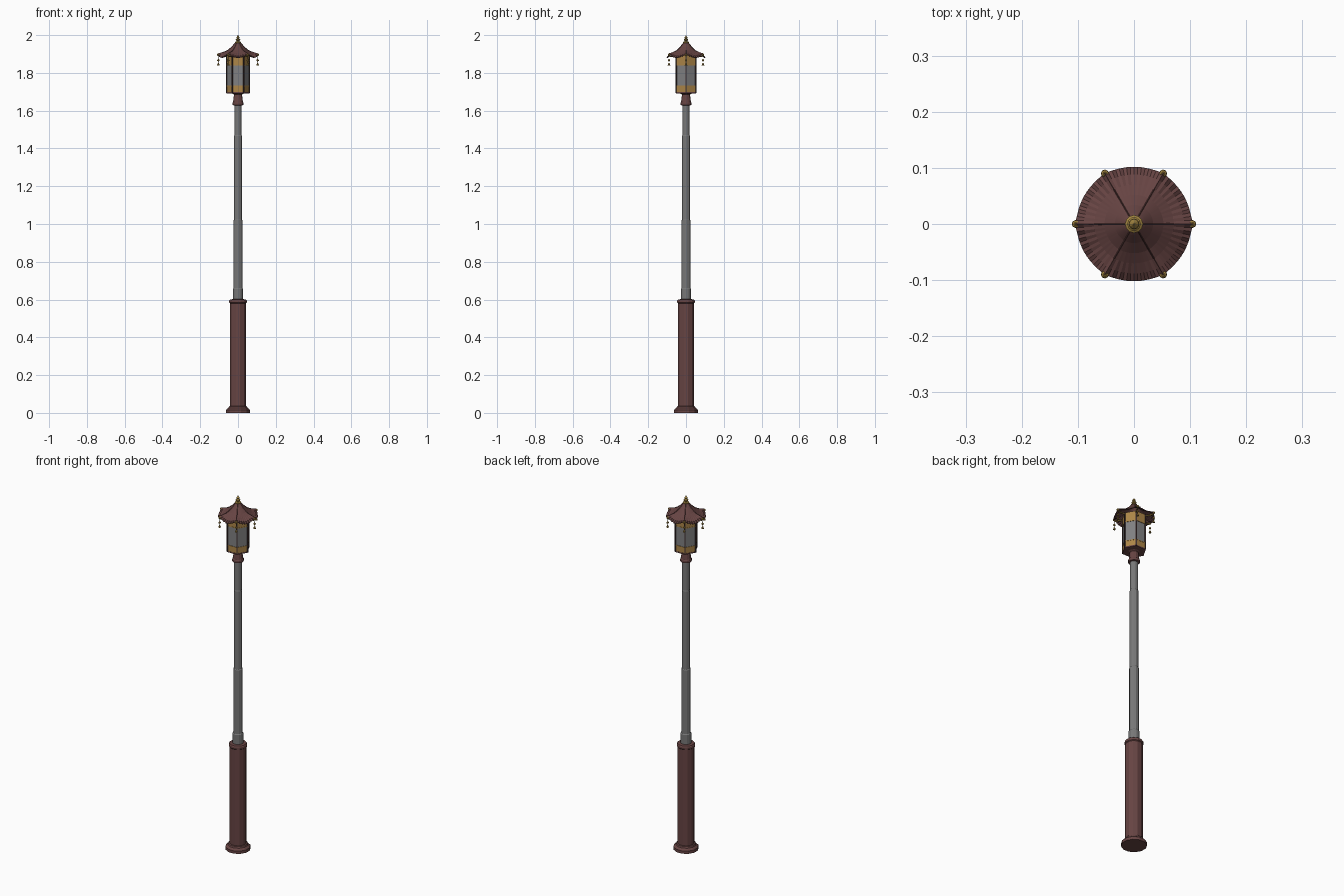
import bpy, bmesh, math
from mathutils import Matrix

if "Cube" in bpy.data.objects:
    bpy.data.objects.remove(bpy.data.objects["Cube"])

def mat(name, c):
    m = bpy.data.materials.new(name)
    m.diffuse_color = (*c, 1)
    m.use_nodes = True
    m.node_tree.nodes["Principled BSDF"].inputs["Base Color"].default_value = m.diffuse_color
    return m

RED = mat("red brown", (0.135, 0.058, 0.056))
DARK = mat("dark brown", (0.045, 0.026, 0.026))
GREY = mat("pole grey", (0.19, 0.19, 0.19))
GLASS = mat("lantern glass", (0.22, 0.22, 0.225))
GOLD = mat("panel gold", (0.42, 0.24, 0.065))
BRASS = mat("brass", (0.34, 0.22, 0.05))

def finish(name, bm, *mats):
    bmesh.ops.recalc_face_normals(bm, faces=bm.faces)
    me = bpy.data.meshes.new(name)
    bm.to_mesh(me)
    bm.free()
    for m in mats:
        me.materials.append(m)
    ob = bpy.data.objects.new(name, me)
    bpy.context.collection.objects.link(ob)
    return ob

def lathe(name, prof, n, m, at=(0, 0), turn=0.0):
    """Capped turned solid from (radius, z) points."""
    bm = bmesh.new()
    rings = [[bm.verts.new((at[0] + r * math.cos(turn + 2 * math.pi * i / n),
                            at[1] + r * math.sin(turn + 2 * math.pi * i / n), z))
              for i in range(n)] for r, z in prof]
    for a, b in zip(rings, rings[1:]):
        for i in range(n):
            j = (i + 1) % n
            bm.faces.new((a[i], a[j], b[j], b[i]))
    bm.faces.new(rings[0])
    bm.faces.new(rings[-1])
    return finish(name, bm, m)

def box(name, size, loc, ang, m):
    bm = bmesh.new()
    M = Matrix.Rotation(ang, 4, 'Z') @ Matrix.Translation(loc) @ Matrix.Diagonal((*size, 1))
    bmesh.ops.create_cube(bm, size=1, matrix=M)
    return finish(name, bm, m)

# Base column and pole
T = math.pi / 12
lathe("base_column", [(.065, 0), (.065, .016), (.059, .022), (.053, .026), (.05, .034), (.044, .036),
                      (.044, .58), (.048, .584), (.048, .594), (.044, .6), (.03, .602)], 12, RED, turn=T)
lathe("pole", [(.028, .6), (.028, .655), (.0245, .66), (.0245, 1.02), (.022, 1.025), (.022, 1.465),
               (.02, 1.47), (.02, 1.635)], 12, GREY, turn=T)
lathe("collar", [(.021, 1.628), (.03, 1.63), (.03, 1.642), (.027, 1.647), (.022, 1.685),
                 (.03, 1.69), (.03, 1.696)], 12, RED, turn=T)

# Hexagonal lantern body
lathe("lantern_floor", [(.05, 1.69), (.062, 1.692), (.062, 1.699)], 6, RED)
lathe("lower_panel", [(.061, 1.699), (.061, 1.73)], 6, GOLD)
lathe("glass", [(.0595, 1.73), (.0595, 1.842)], 6, GLASS)
lathe("upper_panel", [(.061, 1.842), (.061, 1.894)], 6, GOLD)
for i in range(6):
    a = i * math.pi / 3
    box(f"post_{i}", (.006, .006, .2), (.0605, 0, 1.794), a, DARK)
    # eave bracket and panel mullions
    box(f"bracket_{i}", (.04, .005, .006), (.08, 0, 1.886), a, BRASS)
    for z, s in ((1.731, "lower"), (1.841, "upper")):
        box(f"{s}_rail_{i}", (.003, .056, .004), (.0525, 0, z), a + math.pi / 6, GOLD)

# Sweeping roof: lifted corners, pleated towards the eave
prof = [(.01, 1.964), (.02, 1.953), (.034, 1.936), (.052, 1.919), (.07, 1.906), (.088, 1.895), (.102, 1.886)]
N = 96
bm = bmesh.new()
rings = []
for k, (r, z) in enumerate(prof):
    ring = []
    for i in range(N):
        a = 2 * math.pi * i / N
        d = abs(((i + 8) % 16) - 8) / 8          # 0 mid-corner .. 1 between corners
        t = max(0, (r - .03) / .072)
        c = (1 - d)
        lift = .015 * t ** 2 * c ** 2 - .004 * t * d
        pleat = (.0018 if i % 2 == 0 else -.0018) * max(0, (r - .065) / .037)
        rr = r + (.003 * t * c ** 4)
        ring.append(bm.verts.new((rr * math.cos(a), rr * math.sin(a), z + lift + pleat)))
    rings.append(ring)
for a, b in zip(rings, rings[1:]):
    for i in range(N):
        j = (i + 1) % N
        bm.faces.new((a[i], b[i], b[j], a[j]))
bm.faces.new(rings[0])
roof = finish("roof", bm, RED)
s = roof.modifiers.new("thickness", 'SOLIDIFY')
s.thickness = .004
s.offset = -1

# Hip ridges along the six corners
for i in range(6):
    a = i * math.pi / 3
    bm = bmesh.new()
    pts = []
    for r, z in prof:
        t = max(0, (r - .03) / .072)
        zz = z + .015 * t * t
        sec = [(r + .003 * t, -.002, zz - .002), (r + .003 * t, .002, zz - .002),
               (r + .003 * t, .0, zz + .0025)]
        pts.append([bm.verts.new(p) for p in sec])
    for p, q in zip(pts, pts[1:]):
        for k in range(3):
            bm.faces.new((p[k], p[(k + 1) % 3], q[(k + 1) % 3], q[k]))
    bm.faces.new(pts[0])
    bm.faces.new(pts[-1])
    bm.transform(Matrix.Rotation(a, 4, 'Z'))
    finish(f"ridge_{i}", bm, RED)

# Finial
lathe("finial_ring", [(.012, 1.956), (.016, 1.959), (.016, 1.963), (.011, 1.966)], 12, BRASS)
lathe("finial", [(.008, 1.964), (.007, 1.968), (.012, 1.973), (.012, 1.977), (.006, 1.981),
                 (.009, 1.985), (.008, 1.989), (.004, 1.994), (.001, 2.0)], 10, BRASS)

# Corner caps with hanging bells
for i in range(6):
    a = i * math.pi / 3
    p = (.104 * math.cos(a), .104 * math.sin(a))
    lathe(f"corner_cap_{i}", [(.003, 1.889), (.0065, 1.892), (.0065, 1.899), (.003, 1.902)], 8, BRASS, p)
    lathe(f"chain_{i}", [(.001, 1.848), (.001, 1.892)], 6, DARK, p)
    lathe(f"bead_{i}", [(.002, 1.861), (.006, 1.864), (.006, 1.868), (.002, 1.873)], 8, BRASS, p)
    lathe(f"bell_{i}", [(.007, 1.840), (.006, 1.843), (.0045, 1.849), (.001, 1.853)], 8, BRASS, p)
